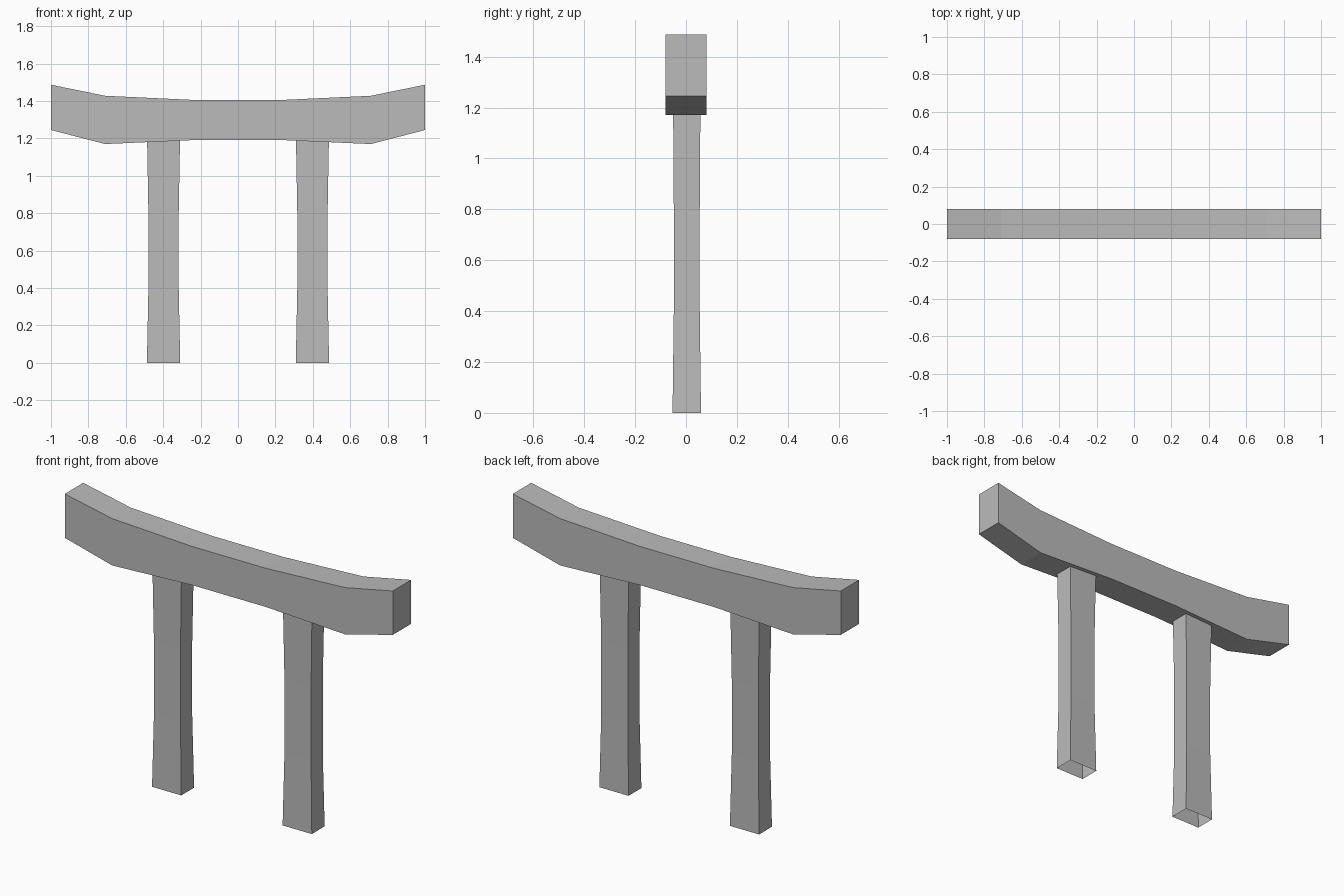
import bpy
import bmesh

cube = bpy.data.objects.get("Cube")
if cube:
    bpy.data.objects.remove(cube, do_unlink=True)

# Plain grey stone used for every part
stone = bpy.data.materials.new("grey_stone")
stone.use_nodes = True
grey = (0.5, 0.5, 0.5, 1)
stone.diffuse_color = grey
stone.node_tree.nodes["Principled BSDF"].inputs["Base Color"].default_value = grey


def loft(name, rings, capped):
    """Join matching four-point rings into a flat-shaded tube."""
    bm = bmesh.new()
    loops = [[bm.verts.new(p) for p in ring] for ring in rings]
    for a, b in zip(loops, loops[1:]):
        for i in range(4):
            j = (i + 1) % 4
            bm.faces.new((a[i], a[j], b[j], b[i]))
    if capped:
        bm.faces.new(loops[0][::-1])
        bm.faces.new(loops[-1])
    bmesh.ops.recalc_face_normals(bm, faces=bm.faces)
    mesh = bpy.data.meshes.new(name)
    bm.to_mesh(mesh)
    bm.free()
    mesh.materials.append(stone)
    obj = bpy.data.objects.new(name, mesh)
    bpy.context.collection.objects.link(obj)
    return obj


# Upswept lintel: x, underside z, top z for one half, then mirrored
half = [(0.22, 1.192, 1.405), (0.71, 1.17, 1.428), (1.0, 1.245, 1.487)]
stations = [(-x, lo, hi) for x, lo, hi in reversed(half)] + half
depth = 0.08
loft("lintel", [[(x, -depth, lo), (x, depth, lo), (x, depth, hi), (x, -depth, hi)]
                for x, lo, hi in stations], True)

# Slightly waisted pillars, open underneath: z, half width, half depth
sections = [(0, 0.089, 0.056), (0.4, 0.081, 0.051),
            (0.8, 0.081, 0.051), (1.25, 0.089, 0.054)]
for name, cx in (("right_pillar", -0.398), ("left_pillar", 0.398)):
    cy = 0.003
    loft(name, [[(cx - w, cy - d, z), (cx + w, cy - d, z),
                 (cx + w, cy + d, z), (cx - w, cy + d, z)]
                for z, w, d in sections], False)
